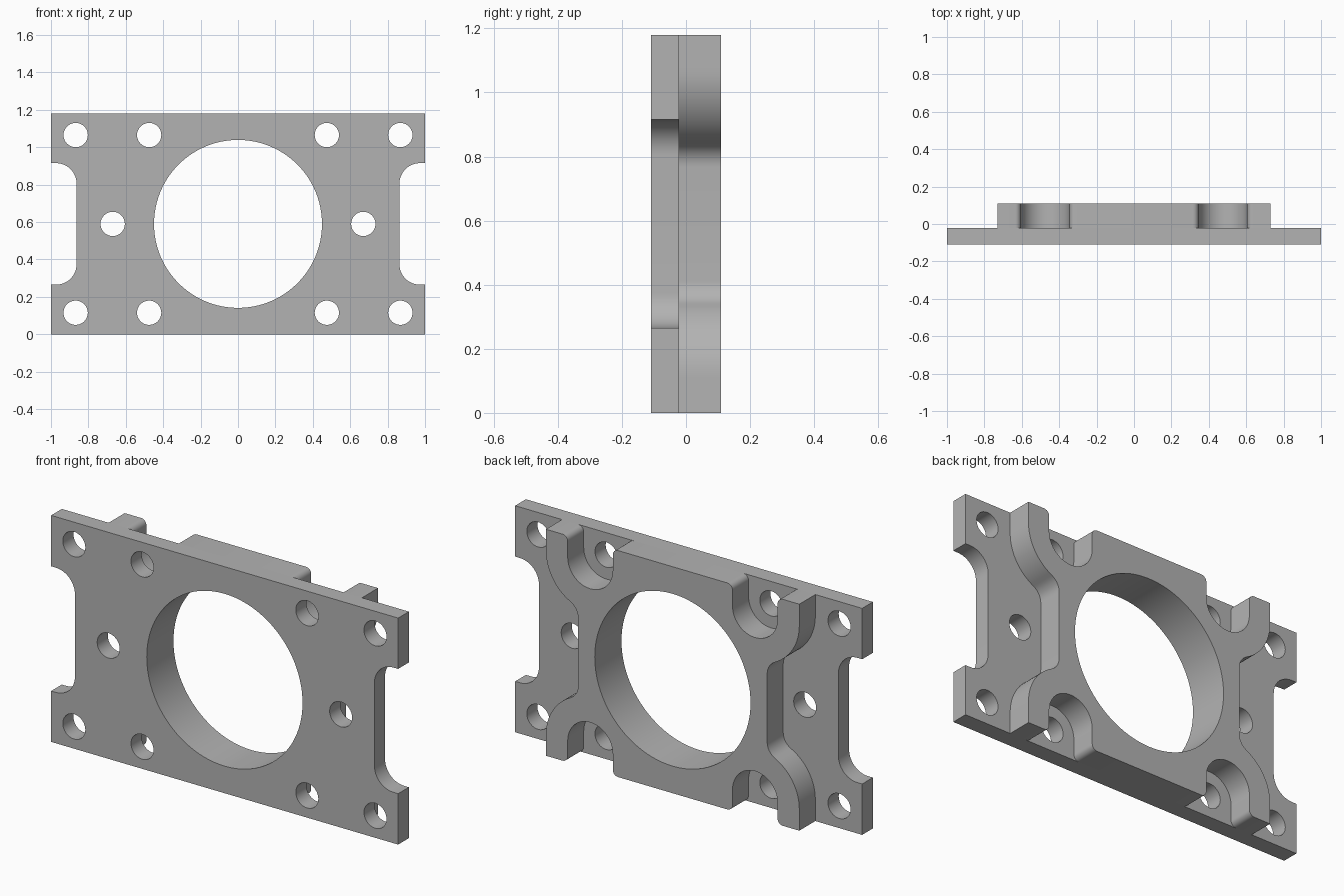
import bpy, bmesh
from math import sin, cos, radians, pi

if "Cube" in bpy.data.objects:
    bpy.data.objects.remove(bpy.data.objects["Cube"], do_unlink=True)

MID = 0.59          # height of the centre line
FRONT, STEP, BACK = -0.11, -0.022, 0.11

grey = bpy.data.materials.new("plain grey")
grey.use_nodes = True
colour = (0.45, 0.45, 0.45, 1)
grey.diffuse_color = colour
grey.node_tree.nodes["Principled BSDF"].inputs["Base Color"].default_value = colour


def arc(cx, cz, r, start, end, n=12):
    steps = [radians(start + (end - start) * i / n) for i in range(n + 1)]
    return [(cx + r * cos(a), cz + r * sin(a)) for a in steps]


def circle(cx, cz, r, n):
    return arc(cx, cz, r, 0, 360, n)[:-1]


def four_way(quarter):
    """Mirror a quarter outline (top centre to right middle) into a full loop."""
    right = quarter + [(x, -z) for x, z in reversed(quarter)]
    return right + [(-x, z) for x, z in reversed(right)]


def slab(name, loops, y0, y1):
    """Extrude an outline with holes along y."""
    curve = bpy.data.curves.new(name, "CURVE")
    curve.dimensions = "2D"
    curve.fill_mode = "BOTH"
    curve.extrude = (y1 - y0) / 2
    for loop in loops:
        spline = curve.splines.new("POLY")
        spline.points.add(len(loop) - 1)
        for point, (x, z) in zip(spline.points, loop):
            point.co = (x, z, 0, 1)
        spline.use_cyclic_u = True
    obj = bpy.data.objects.new(name, curve)
    bpy.context.collection.objects.link(obj)
    obj.rotation_euler.x = pi / 2
    obj.location = (0, (y0 + y1) / 2, MID)
    bpy.ops.object.select_all(action="DESELECT")
    obj.select_set(True)
    bpy.context.view_layer.objects.active = obj
    bpy.ops.object.convert(target="MESH")
    obj = bpy.context.view_layer.objects.active
    bm = bmesh.new()
    bm.from_mesh(obj.data)
    bmesh.ops.remove_doubles(bm, verts=bm.verts, dist=1e-5)
    bmesh.ops.recalc_face_normals(bm, faces=bm.faces)
    bm.to_mesh(obj.data)
    bm.free()
    obj.data.materials.clear()
    obj.data.materials.append(grey)
    bpy.ops.object.shade_smooth_by_angle(angle=radians(30))
    return obj


bore = circle(0, 0, 0.449, 96)

# Front plate: rounded notch in each end, screw holes and bore
plate_outline = four_way([(1, MID), (1, 0.325)] + arc(0.973, 0.215, 0.11, 90, 180))
holes = [circle(sx * x, sz * 0.475, 0.065, 32)
         for x in (0.475, 0.868) for sx in (-1, 1) for sz in (-1, 1)]
holes += [circle(sx * 0.67, 0, 0.065, 32) for sx in (-1, 1)]
slab("front_plate", [plate_outline, bore] + holes, FRONT, STEP)

# Raised back: open slots round the inner screws, waisted sides
fillet = 0.03
raised_outline = four_way(
    arc(0.345 - fillet, MID - fillet, fillet, 90, 0, 6)
    + arc(0.475, 0.478, 0.13, 180, 360, 24)
    + arc(0.605 + fillet, MID - fillet, fillet, 180, 90, 6)
    + [(0.73, MID)]
    + arc(0.475, 0.478, 0.255, 0, -63.4, 16)
    + arc(0.625, 0.178, 0.08, 116.6, 180, 10)[1:])
slab("raised_back", [raised_outline, bore], STEP, BACK)
